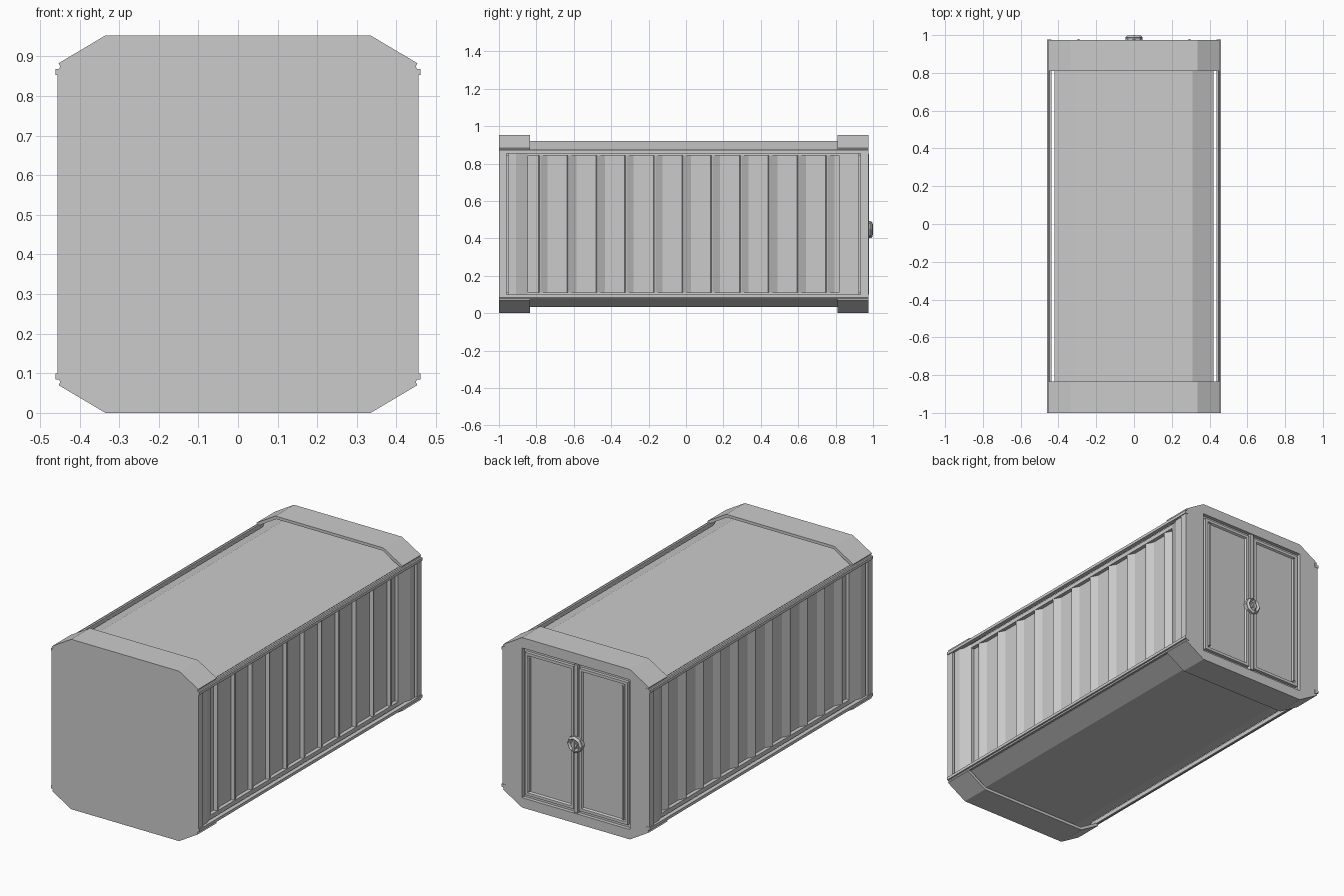
import bpy, bmesh, math
from mathutils import Vector

if "Cube" in bpy.data.objects:
    bpy.data.objects.remove(bpy.data.objects["Cube"])


def make(name, bm):
    bmesh.ops.recalc_face_normals(bm, faces=bm.faces)
    me = bpy.data.meshes.new(name)
    bm.to_mesh(me)
    bm.free()
    ob = bpy.data.objects.new(name, me)
    bpy.context.collection.objects.link(ob)
    return ob


def prism(name, pts, a, b, axis='y'):
    """Extrude a 2D outline: (x,z) along y, or (x,y) along z."""
    bm = bmesh.new()
    if axis == 'y':
        vs = [bm.verts.new((p, a, q)) for p, q in pts]
        d = Vector((0, b - a, 0))
    else:
        vs = [bm.verts.new((p, q, a)) for p, q in pts]
        d = Vector((0, 0, b - a))
    f = bm.faces.new(vs)
    r = bmesh.ops.extrude_face_region(bm, geom=[f])
    bmesh.ops.translate(bm, vec=d, verts=[v for v in r['geom'] if isinstance(v, bmesh.types.BMVert)])
    if not f.is_valid or len(bm.faces) < len(pts) + 2:
        bm.faces.new(vs)
    return make(name, bm)


def box(name, x0, x1, y0, y1, z0, z1):
    return prism(name, [(x0, z0), (x1, z0), (x1, z1), (x0, z1)], y0, y1)


def both(half):
    return half + [(-x, z) for x, z in reversed(half)]


def flip(pts):
    return [(x, .953 - z) for x, z in pts]


def apply(ob, m):
    bpy.context.view_layer.objects.active = ob
    bpy.ops.object.modifier_apply(modifier=m.name)


def mirror(ob):
    apply(ob, ob.modifiers.new("mirror", 'MIRROR'))
    return ob


# Octagonal end walls
end = both([(.335, 0), (.453, .07), (.445, .085), (.456, .1),
            (.456, .853), (.445, .868), (.453, .883), (.335, .953)])
prism("front_wall", end, -1, -.96)
rear = prism("rear_wall", end, .934, .975)

# Overhanging collars: thin folded sheets above the roof and below the floor
top = [(.335, .953), (.453, .883), (.445, .868), (.33, .937)]
collar = [top[0], top[1], top[2], top[3], (-.33, .937), (-.445, .868), (-.453, .883), (-.335, .953)]
for n, a, b in (("front", -.98, -.835), ("rear", .81, .95)):
    prism(n + "_upper_collar", collar, a, b)
    prism(n + "_lower_collar", flip(collar), a, b)

# Roof and floor sections, open at the sides for the wall panels
roof = both([(.422, .842), (.422, .865), (.31, .92)])
prism("roof", roof, -.97, .945)
prism("floor", flip(roof), -.97, .945)

# Saw-tooth corrugated side walls
wall = [(.38, -.97), (.401, -.97), (.401, -.788)]
for i in range(11):
    y = -.78 + i * .1535
    wall += [(.401, y - .009), (.421, y - .004), (.421, y + .002), (.401, y + .04)]
wall += [(.401, .945), (.38, .945)]
mirror(prism("corrugated_walls", wall, .105, .85, 'z'))

# Flared wall ends beside the corner posts
for n, s, e in (("front", 1, -.953), ("rear", -1, .926)):
    flare = [(.39, e), (.448, e), (.448, e + s * .043), (.421, e + s * .108), (.39, e + s * .108)]
    mirror(prism(n + "_wall_flares", flare, .09, .865, 'z'))

# Free stepped rails along the four long edges
rail = [(.437, .853), (.461, .853), (.461, .869), (.452, .869), (.448, .876), (.437, .876)]
mirror(prism("upper_rails", rail, -1, .977))
mirror(prism("lower_rails", flip(rail), -1, .977))

# Door opening in the rear wall
cutter = box("door_cutter", -.335, .335, .955, 1.1, .055, .895)
cutter.hide_render = True
m = rear.modifiers.new("opening", 'BOOLEAN')
m.operation = 'DIFFERENCE'
m.object = cutter
m.solver = 'EXACT'
apply(rear, m)
bpy.data.objects.remove(cutter)

# Pair of doors, each with a recessed panel
for side, x0, x1 in (("left", .018, .318), ("right", -.318, -.018)):
    bm = bmesh.new()
    bmesh.ops.create_cube(bm, size=1)
    for v in bm.verts:
        v.co = ((x0 + x1) / 2 + v.co.x * (x1 - x0), .96 + v.co.y * .026, .475 + v.co.z * .8)
    f = max(bm.faces, key=lambda f: f.calc_center_median().y)
    bmesh.ops.inset_region(bm, faces=[f], thickness=.022)
    bmesh.ops.inset_region(bm, faces=[f], thickness=.008, depth=-.01)
    make(side + "_door", bm)
box("door_seam_bar", -.011, .011, .95, .977, .06, .89)
mirror(box("door_rods", .288, .298, .95, .979, .1, .85))

# Round latch at the middle of the doors
for name, r, depth, y in (("latch_plate", .046, .022, .973), ("latch_hub", .018, .022, .985)):
    bpy.ops.mesh.primitive_cylinder_add(vertices=8, radius=r, depth=depth, location=(0, y, .447),
                                        rotation=(math.pi / 2, 0, 0))
    bpy.context.object.name = name
bpy.ops.mesh.primitive_torus_add(major_segments=8, minor_segments=4, major_radius=.036, minor_radius=.01,
                                 location=(0, .988, .447), rotation=(math.pi / 2, 0, 0))
bpy.context.object.name = "latch_ring"
box("latch_grip", -.006, .006, .98, 1, .417, .477)
